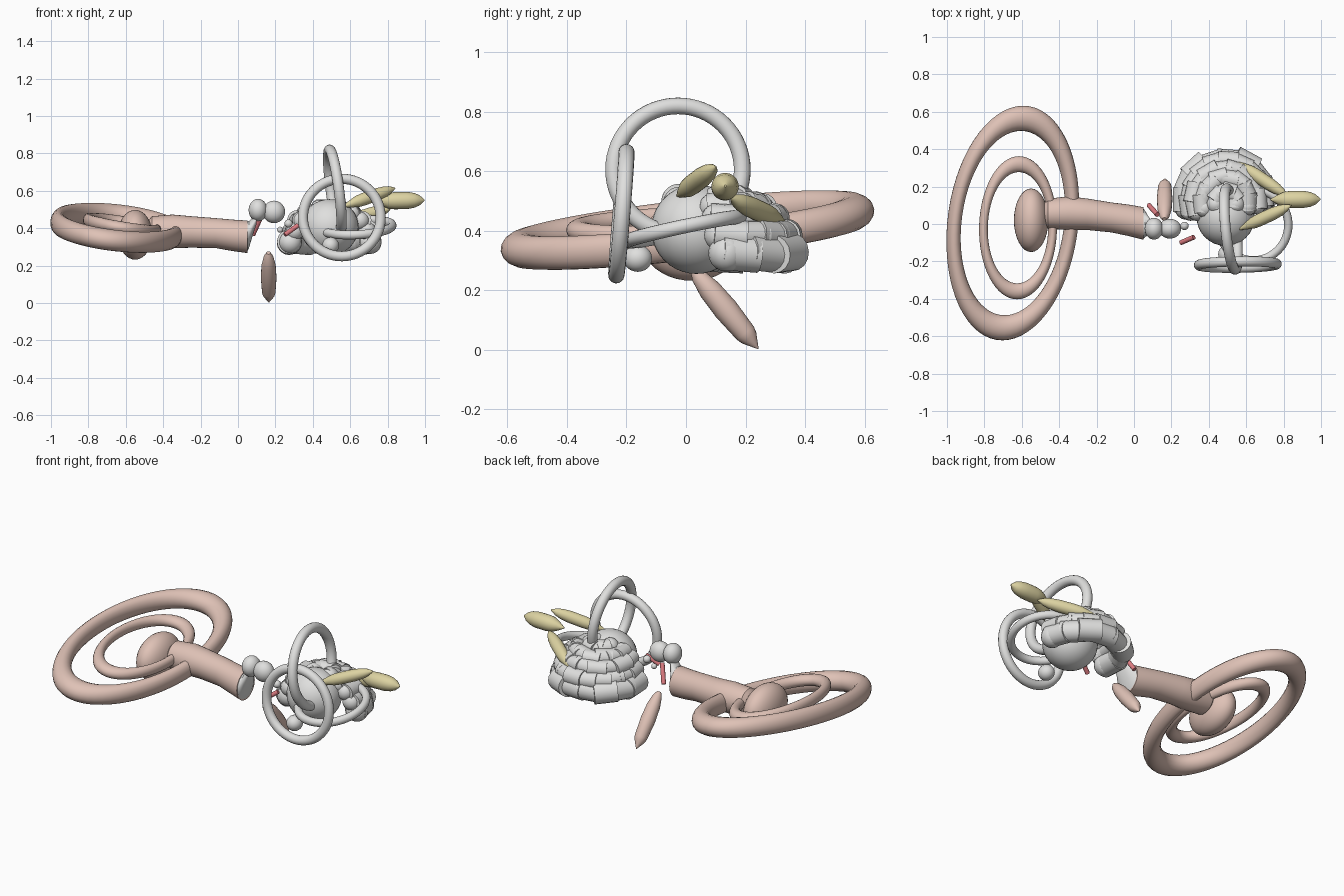
import bpy, bmesh, math, random
from mathutils import Vector, Matrix

if "Cube" in bpy.data.objects:
    bpy.data.objects.remove(bpy.data.objects["Cube"])

random.seed(4)


def colour(name, rgb):
    m = bpy.data.materials.new(name)
    m.diffuse_color = (*rgb, 1)
    m.use_nodes = True
    m.node_tree.nodes["Principled BSDF"].inputs["Base Color"].default_value = m.diffuse_color
    return m


PINK = colour("dusty_pink", (0.74, 0.54, 0.47))
GREY = colour("light_grey", (0.74, 0.74, 0.73))
YELLOW = colour("pale_yellow", (0.72, 0.65, 0.36))
RED = colour("soft_red", (0.72, 0.20, 0.22))


def finish(name, bm, mat, angle=35):
    bmesh.ops.recalc_face_normals(bm, faces=bm.faces)
    me = bpy.data.meshes.new(name)
    bm.to_mesh(me)
    bm.free()
    ob = bpy.data.objects.new(name, me)
    bpy.context.collection.objects.link(ob)
    me.materials.append(mat)
    bpy.ops.object.select_all(action='DESELECT')
    ob.select_set(True)
    bpy.context.view_layer.objects.active = ob
    bpy.ops.object.shade_smooth_by_angle(angle=math.radians(angle))
    return ob


def ring(name, mat, c, u, v, ratio, thick):
    """Elliptical ring with half-axes u and v; thick is the tube radius off the plane."""
    c, u, v = Vector(c), Vector(u), Vector(v)
    n = u.cross(v).normalized() * thick
    bm = bmesh.new()
    N, M = 64, 16
    rows = []
    for i in range(N):
        a = 2 * math.pi * i / N
        d = u * math.cos(a) + v * math.sin(a)
        rows.append([bm.verts.new(c + d * (1 + ratio * math.cos(2 * math.pi * j / M))
                                  + n * math.sin(2 * math.pi * j / M)) for j in range(M)])
    for i in range(N):
        for j in range(M):
            k, l = (i + 1) % N, (j + 1) % M
            bm.faces.new((rows[i][j], rows[k][j], rows[k][l], rows[i][l]))
    return finish(name, bm, mat)


def tube(bm, stations, sides=20, axis=None):
    """Capped tube through (x, y, z, radius) stations; axis fixes the section direction."""
    pts = [Vector(s[:3]) for s in stations]
    rows = []
    for i, s in enumerate(stations):
        t = Vector(axis) if axis else pts[min(i + 1, len(pts) - 1)] - pts[max(i - 1, 0)]
        side = t.cross(Vector((0, 0, 1)))
        side = side.normalized() if side.length > 1e-6 else Vector((1, 0, 0))
        up = side.cross(t).normalized()
        rows.append([bm.verts.new(pts[i] + s[3] * (side * math.cos(2 * math.pi * j / sides)
                                                   + up * math.sin(2 * math.pi * j / sides)))
                     for j in range(sides)])
    for p, q in zip(rows, rows[1:]):
        for j in range(sides):
            k = (j + 1) % sides
            bm.faces.new((p[j], p[k], q[k], q[j]))
    bm.faces.new(rows[0])
    bm.faces.new(rows[-1])


def one_tube(name, mat, stations, sides=20, axis=None):
    bm = bmesh.new()
    tube(bm, stations, sides, axis)
    return finish(name, bm, mat)


def ball(name, mat, c, r):
    bm = bmesh.new()
    bmesh.ops.create_uvsphere(bm, u_segments=32, v_segments=20, radius=1,
                              matrix=Matrix.Translation(c) @ Matrix.Diagonal((*r, 1)))
    return finish(name, bm, mat)


def spindle(name, mat, a, b, r, profile):
    a, b = Vector(a), Vector(b)
    return one_tube(name, mat, [(*a.lerp(b, t), r * k) for t, k in profile])


# Pink rear: two flat loops, bulb and body
ring("outer_loop", PINK, (-0.648, 0.005, 0.402), (0.313, 0, -0.045), (0.05, 0.56, 0.063), 0.12, 0.057)
ring("inner_loop", PINK, (-0.62, -0.02, 0.417), (0.185, 0, -0.03), (0.005, 0.34, 0.014), 0.125, 0.033)
ball("rear_bulb", PINK, (-0.55, 0.02, 0.365), (0.092, 0.17, 0.133))
one_tube("body", PINK, [(-0.485, 0.055, 0.385, 0.05), (-0.46, 0.055, 0.384, 0.08),
                        (-0.35, 0.058, 0.383, 0.09), (-0.25, 0.052, 0.38, 0.084),
                        (-0.12, 0.035, 0.374, 0.08), (-0.03, 0.02, 0.362, 0.084),
                        (0.05, 0.003, 0.354, 0.087)], 32, (1, 0, 0))

# Neck and its beads
one_tube("neck", GREY, [(0.048, 0.003, 0.353, 0.083), (0.06, 0, 0.368, 0.07),
                        (0.075, -0.008, 0.402, 0.052), (0.1, -0.02, 0.455, 0.03)], 24, (1, 0, 0))
ball("neck_bead_rear", GREY, (0.107, -0.025, 0.497), (0.05, 0.058, 0.06))
ball("neck_bead_front", GREY, (0.192, -0.025, 0.487), (0.06, 0.053, 0.06))
ball("small_bead_upper", GREY, (0.27, -0.01, 0.425), (0.022, 0.022, 0.022))
ball("small_bead_lower", GREY, (0.225, -0.015, 0.392), (0.016, 0.016, 0.016))

# Head, nose and thin rings
ball("head", GREY, (0.49, 0.035, 0.405), (0.155, 0.152, 0.15))
ball("nose", GREY, (0.495, -0.162, 0.307), (0.045, 0.048, 0.045))
ring("front_ring", GREY, (0.555, -0.217, 0.457), (0.208, 0.003, 0), (0, 0.017, 0.207), 0.13, 0.027)
ring("upright_ring", GREY, (0.518, -0.027, 0.605), (-0.028, 0, 0.214), (-0.022, 0.216, 0), 0.13, 0.028)
ring("level_ring", GREY, (0.638, -0.005, 0.405), (0.187, 0, 0.01), (0, 0.19, 0.04), 0.12, 0.024)

# Mane: stacked horseshoes of short straight segments around the back of the head
bm = bmesh.new()
for R, cy, z, r, count, first, last in (
        (0.215, 0.13, 0.325, 0.063, 8, 2, 192), (0.198, 0.13, 0.385, 0.052, 10, -5, 198),
        (0.165, 0.13, 0.44, 0.05, 9, -10, 203), (0.12, 0.125, 0.478, 0.05, 8, -15, 200),
        (0.055, 0.12, 0.502, 0.05, 6, -15, 195)):
    start, end = math.radians(first), math.radians(last)
    step = (end - start) / count
    for i in range(count):
        a = start + step * (i + 0.5)
        rr = R + random.uniform(-0.01, 0.008)
        mid = Vector((0.49 + rr * math.cos(a), cy + rr * math.sin(a), z))
        half = Vector((-math.sin(a), math.cos(a), random.uniform(-0.1, 0.1)))
        half *= R * math.tan(step / 2) + 0.02
        k = r * random.uniform(0.92, 1.06)
        tube(bm, [(*(mid - half), k), (*(mid + half), k)], 16)
    # Rounded ends of each horseshoe
    for a in (start, end):
        p = (0.49 + R * math.cos(a), cy + R * math.sin(a), z)
        bmesh.ops.create_uvsphere(bm, u_segments=16, v_segments=10, radius=r,
                                  matrix=Matrix.Translation(p))
finish("mane", bm, GREY)

# Pointed horns and the hanging spike
HORN = ((0, 0.08), (0.14, 0.55), (0.28, 0.92), (0.4, 1), (0.65, 1), (0.8, 0.85), (0.9, 0.6), (1, 0.08))
spindle("back_horn", YELLOW, (0.54, 0.335, 0.425), (0.82, 0.15, 0.51), 0.035, HORN)
spindle("side_horn", YELLOW, (0.56, -0.03, 0.515), (0.84, 0.10, 0.615), 0.034, HORN)
spindle("centre_horn", YELLOW, (0.73, 0.13, 0.545), (0.997, 0.132, 0.55), 0.046, HORN)
SPIKE = ((0, 0.3), (0.08, 0.65), (0.25, 0.95), (0.5, 1.05), (0.8, 0.9), (0.86, 0.75), (1, 0.03))
spindle("hanging_spike", PINK, (0.163, 0.025, 0.268), (0.165, 0.243, 0.003), 0.04, SPIKE)

# Red rods
one_tube("rear_rod", RED, [(0.08, 0.1, 0.365, 0.013), (0.125, 0.05, 0.465, 0.013)], 12)
one_tube("front_rod", RED, [(0.25, -0.1, 0.365, 0.013), (0.32, -0.07, 0.415, 0.013)], 12)
